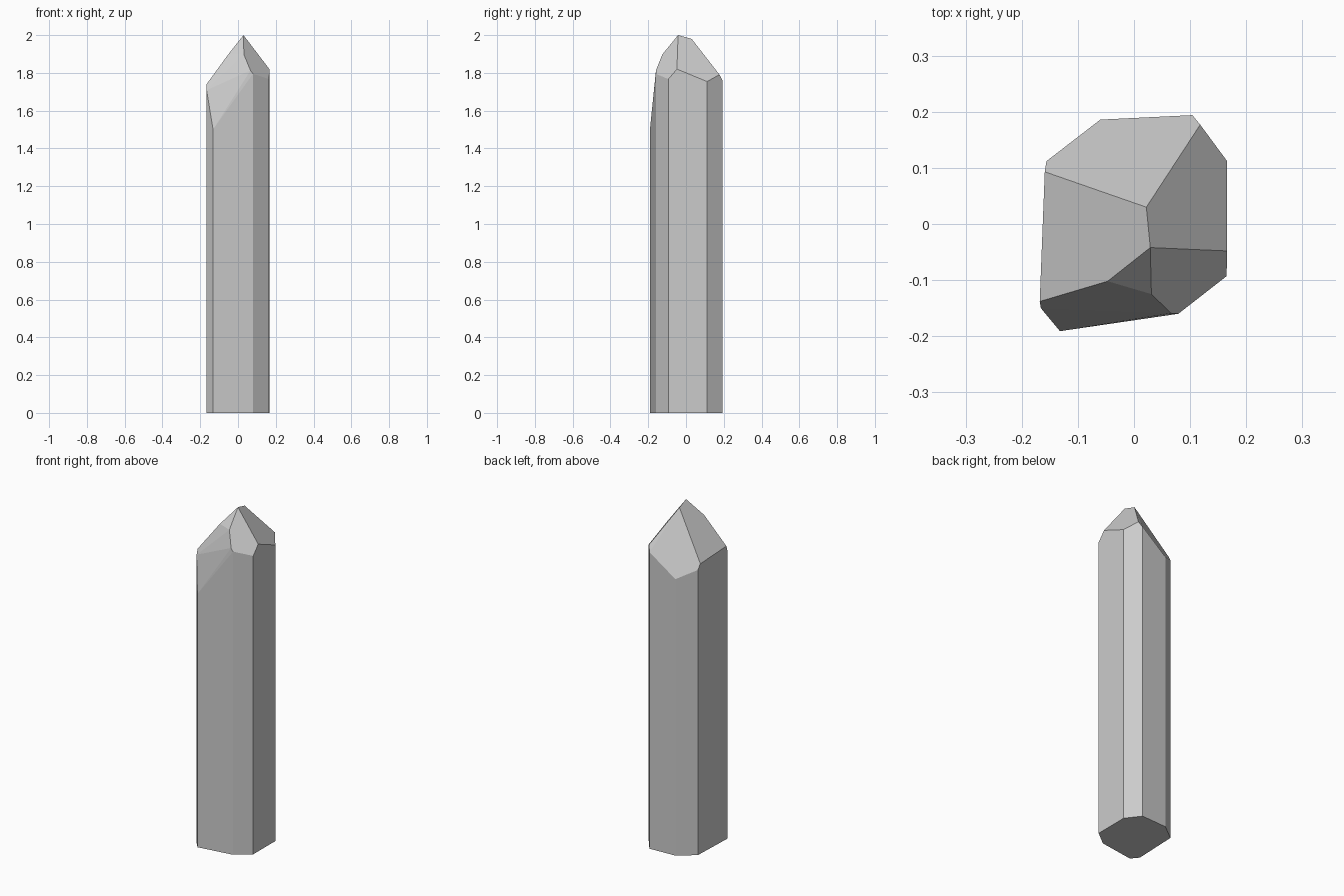
import bpy, bmesh, math

if "Cube" in bpy.data.objects:
    bpy.data.objects.remove(bpy.data.objects["Cube"])

# Irregular eight-sided shaft footprint, with the height of each side edge
shaft = [(-.06, .186, 1.637), (.104, .194, 1.757), (.166, .112, 1.754),
         (.165, -.093, 1.767), (.079, -.16, 1.795), (-.132, -.191, 1.5),
         (-.166, -.15, 1.708), (-.156, .112, 1.688)]

# Corners of the pointed tip facets
tip = [(.029, -.042, 2.0), (.022, .03, 1.98), (.118, .177, 1.791),
       (.166, -.048, 1.82), (.066, -.159, 1.813), (.031, -.125, 1.898),
       (-.047, -.102, 1.904), (-.168, -.138, 1.738), (-.159, .093, 1.719)]

# The crystal is convex: wrap the corners, then merge coplanar triangles
bm = bmesh.new()
for x, y, z in shaft:
    bm.verts.new((x, y, 0))
for p in shaft + tip:
    bm.verts.new(p)
bmesh.ops.convex_hull(bm, input=bm.verts[:])
bmesh.ops.dissolve_limit(bm, angle_limit=math.radians(4),
                         verts=bm.verts[:], edges=bm.edges[:])
bmesh.ops.recalc_face_normals(bm, faces=bm.faces[:])

mesh = bpy.data.meshes.new("crystal")
bm.to_mesh(mesh)
bm.free()
crystal = bpy.data.objects.new("crystal", mesh)
bpy.context.collection.objects.link(crystal)
